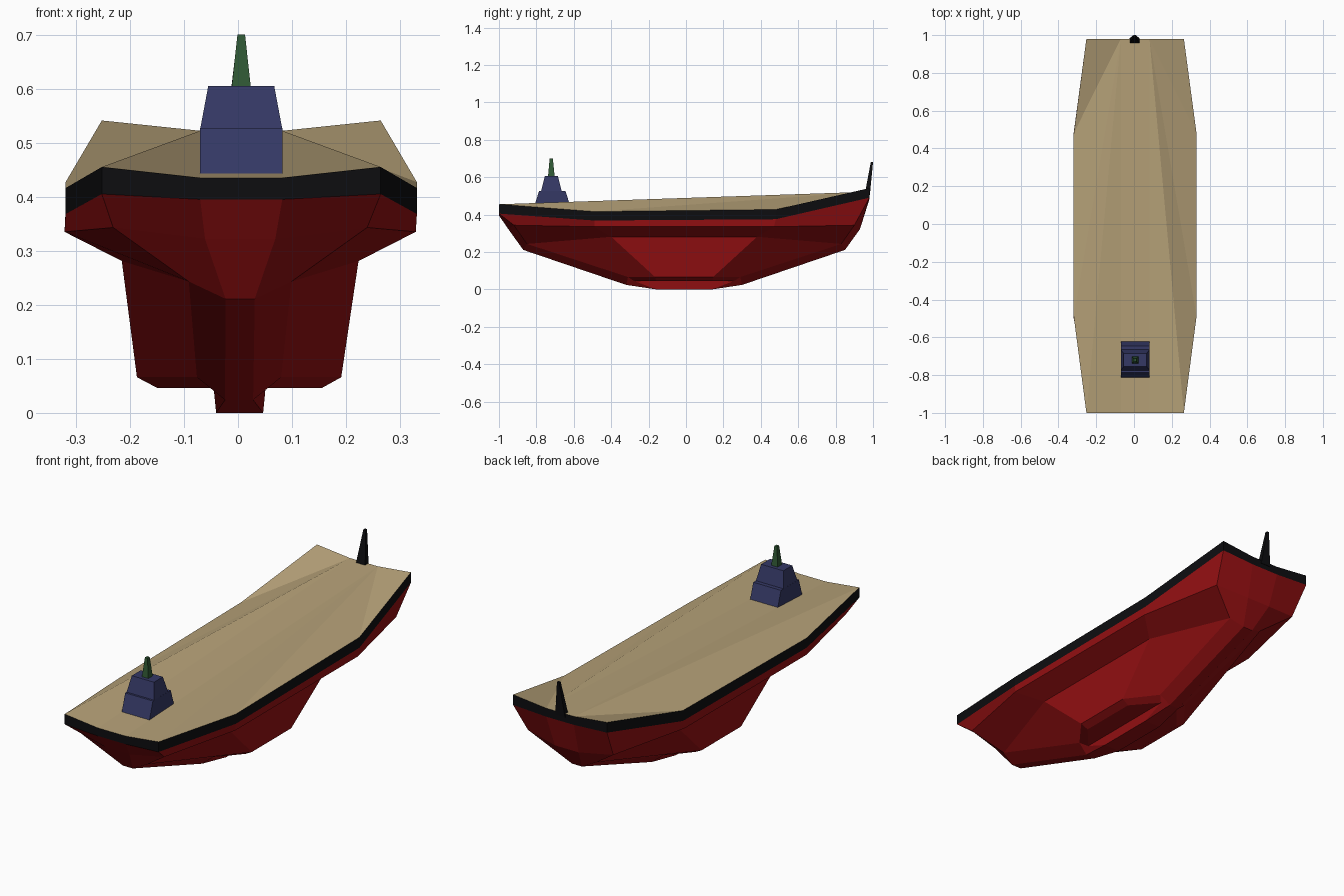
import bpy, bmesh

if "Cube" in bpy.data.objects:
    bpy.data.objects.remove(bpy.data.objects["Cube"])


def material(name, rgb):
    m = bpy.data.materials.new(name)
    m.diffuse_color = (*rgb, 1)
    m.use_nodes = True
    m.node_tree.nodes["Principled BSDF"].inputs["Base Color"].default_value = m.diffuse_color
    return m


RED = material("hull_red", (0.30, 0.005, 0.006))
BLACK = material("rim_black", (0.004, 0.004, 0.005))
TAN = material("deck_tan", (0.47, 0.36, 0.19))
BLUE = material("cabin_blue", (0.035, 0.04, 0.13))
GREEN = material("mast_green", (0.03, 0.10, 0.035))


def mesh_object(name, verts, faces, mats, indices=None, fix=True):
    bm = bmesh.new()
    vs = [bm.verts.new(v) for v in verts]
    for i, f in enumerate(faces):
        face = bm.faces.new([vs[k] for k in f])
        face.material_index = indices[i] if indices else 0
    if fix:
        bmesh.ops.recalc_face_normals(bm, faces=bm.faces[:])
    me = bpy.data.meshes.new(name)
    bm.to_mesh(me)
    bm.free()
    for m in mats:
        me.materials.append(m)
    ob = bpy.data.objects.new(name, me)
    bpy.context.collection.objects.link(ob)
    return ob


def ring(cx, half):
    """Mirror six right-hand points (bow to stern) into a closed 12-point ring."""
    right = [(cx + x, y, z) for x, y, z in half]
    left = [(cx - x, y, z) for x, y, z in reversed(half)]
    return right + left


def fore_aft(cx, mid, corner, side, stern_shift=-0.02):
    """Ring with matching bow and stern."""
    half = [mid, corner, side]
    back = [(x, -y + stern_shift, z) for x, y, z in reversed(half)]
    return ring(cx, half + back)


# Hull cross rings from rim down to keel
deck_half = [(.076, -1, .435), (.258, -1, .455), (.325, -.49, .416),
             (.325, .48, .427), (.258, .98, .541), (.076, .98, .522)]
drop = [.04, .05, .048, .052, .051, .042]
rim = ring(.006, deck_half)
rim_low = ring(.006, [(x, y, z - d) for (x, y, z), d in zip(deck_half, drop)])
rings = [
    rim, rim_low,
    fore_aft(.004, (.065, -.95, .322), (.235, -.92, .343), (.325, -.49, .335)),
    fore_aft(.004, (.027, -.87, .211), (.095, -.85, .243), (.219, -.40, .281)),
    fore_aft(.002, (.026, -.32, .024), (.078, -.31, .066), (.189, -.165, .066)),
    fore_aft(.003, (.0435, -.16, 0), (.048, -.28, .046), (.152, -.16, .046)),
]
N = 12
verts = [v for r in rings for v in r]
faces, idx = [], []
for r in range(len(rings) - 1):
    for i in range(N):
        j = (i + 1) % N
        faces.append((r * N + i, r * N + j, (r + 1) * N + j, (r + 1) * N + i))
        idx.append(1 if r == 0 else 0)
# Flat bottom panels and keel
b = (len(rings) - 1) * N
for f in [(1, 2, 3, 4), (0, 1, 4, 5), (0, 5, 6, 11), (6, 7, 10, 11), (7, 8, 9, 10)]:
    faces.append([b + k for k in f])
    idx.append(0)
mesh_object("hull", verts, faces, [RED, BLACK], idx)

# Deck fans out from the stern middle points
fan = [(5, 0, 1), (5, 1, 2), (5, 2, 3), (5, 3, 4)]
deck = fan + [tuple(11 - k for k in reversed(f)) for f in fan] + [(0, 5, 6, 11)]
deck_ob = mesh_object("deck", rim, deck, [TAN], fix=False)
bm = bmesh.new()
bm.from_mesh(deck_ob.data)
for f in bm.faces:
    if f.normal.z < 0:
        f.normal_flip()
bm.to_mesh(deck_ob.data)
bm.free()


def frustum(name, mat, low, high):
    """Tapered box; low and high are (x0, x1, y0, y1, z)."""
    vs = []
    for x0, x1, y0, y1, z in (low, high):
        vs += [(x0, y0, z), (x1, y0, z), (x1, y1, z), (x0, y1, z)]
    fs = [(0, 1, 2, 3), (4, 5, 6, 7)]
    fs += [(i, (i + 1) % 4, 4 + (i + 1) % 4, 4 + i) for i in range(4)]
    return mesh_object(name, vs, fs, [mat])


# Cabin, mast and stern post
frustum("cabin_base", BLUE, (-.07, .082, -.812, -.618, .443), (-.07, .082, -.785, -.645, .527))
frustum("cabin_top", BLUE, (-.07, .082, -.775, -.665, .525), (-.055, .067, -.755, -.685, .605))
frustum("mast", GREEN, (-.012, .024, -.738, -.702, .6), (-.001, .013, -.729, -.712, .7))
frustum("stern_post", BLACK, (-.024, .03, .955, .983, .505), (-.003, .009, .988, 1.0, .68))
